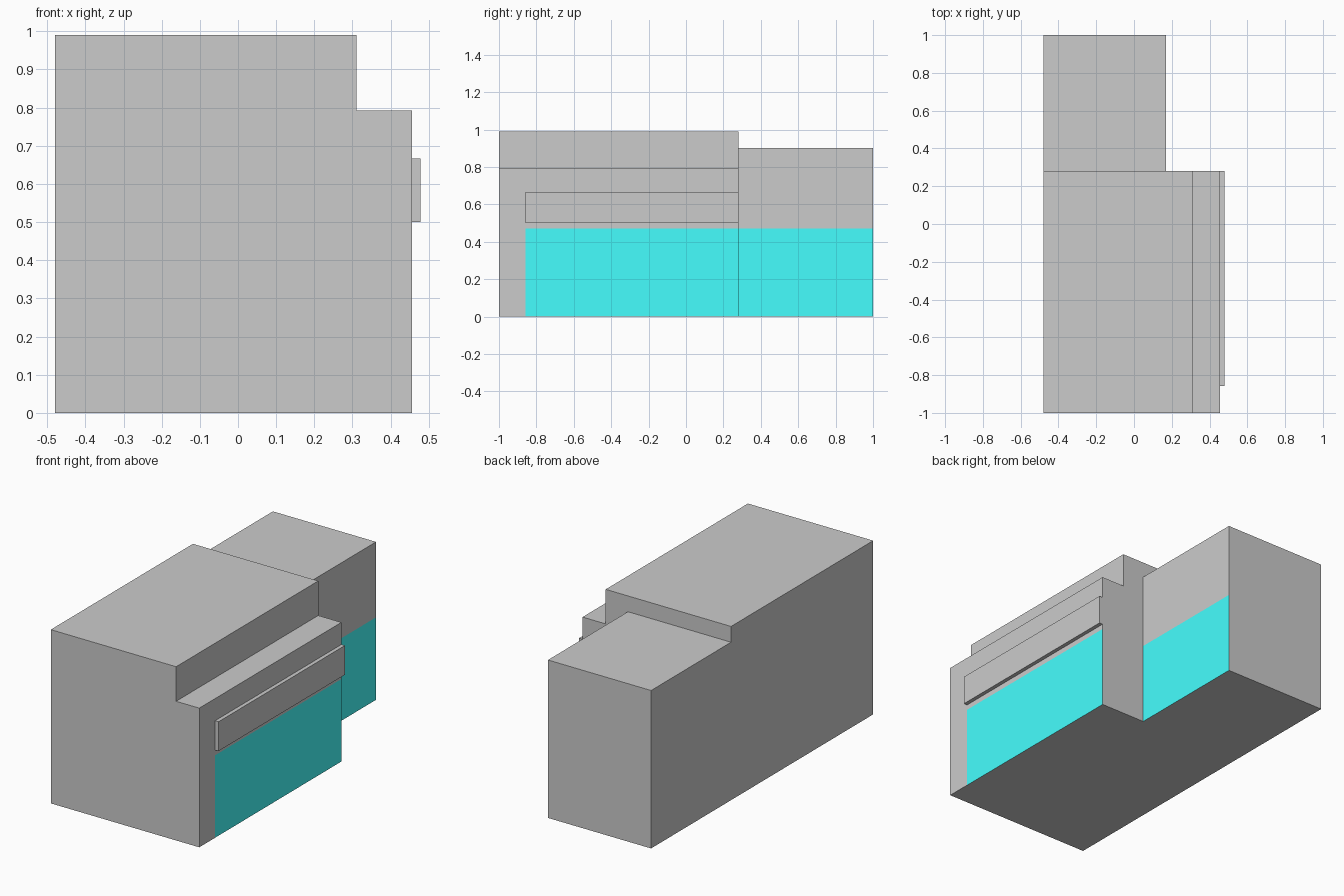
import bpy, bmesh
from mathutils import Vector

if "Cube" in bpy.data.objects:
    bpy.data.objects.remove(bpy.data.objects["Cube"])

LEFT, WING, WALL, STEP, SIGN = -0.48, 0.17, 0.456, 0.31, 0.478
FRONT, JOIN, BACK = -1.0, 0.28, 1.0
GLASS_TOP, GLASS_FRONT = 0.47, -0.858


def extrude_profile(name, profile, y0, y1):
    """Extrude a closed x-z profile from y0 to y1."""
    bm = bmesh.new()
    face = bm.faces.new([bm.verts.new((x, y0, z)) for x, z in profile])
    out = bmesh.ops.extrude_face_region(bm, geom=[face])
    moved = [v for v in out["geom"] if isinstance(v, bmesh.types.BMVert)]
    bmesh.ops.translate(bm, vec=(0, y1 - y0, 0), verts=moved)
    bmesh.ops.recalc_face_normals(bm, faces=bm.faces[:])
    mesh = bpy.data.meshes.new(name)
    bm.to_mesh(mesh)
    bm.free()
    obj = bpy.data.objects.new(name, mesh)
    bpy.context.scene.collection.objects.link(obj)
    return obj


def rect(x0, x1, z0, z1):
    return [(x0, z0), (x1, z0), (x1, z1), (x0, z1)]


# Main building: stepped profile
building = extrude_profile("building", [
    (LEFT, 0), (WALL, 0), (WALL, 0.793), (STEP, 0.793), (STEP, 0.99), (LEFT, 0.99),
], FRONT, JOIN)

# Rear wing, joined to the main building as one shell
wing = extrude_profile("rear_wing", rect(LEFT, WING, 0, 0.90), JOIN, BACK)
union = building.modifiers.new("join_wing", 'BOOLEAN')
union.operation = 'UNION'
union.solver = 'EXACT'
union.object = wing
bpy.context.view_layer.update()
evaluated = building.evaluated_get(bpy.context.evaluated_depsgraph_get())
joined = bpy.data.meshes.new_from_object(evaluated)
building.modifiers.clear()
building.data = joined
bpy.data.objects.remove(wing)

# Ground-floor glazing painted on the right-hand and recessed walls
glass = bpy.data.materials.new("glazing")
glass.diffuse_color = (0.06, 1.0, 1.0, 1.0)
glass.use_nodes = True
glass.node_tree.nodes["Principled BSDF"].inputs["Base Color"].default_value = glass.diffuse_color
wall = bpy.data.materials.new("wall")
wall.diffuse_color = (0.8, 0.8, 0.8, 1.0)
wall.use_nodes = True
wall.node_tree.nodes["Principled BSDF"].inputs["Base Color"].default_value = wall.diffuse_color
joined.materials.clear()
joined.materials.append(wall)
joined.materials.append(glass)

bm = bmesh.new()
bm.from_mesh(joined)
for point, normal in (((0, 0, GLASS_TOP), (0, 0, 1)), ((0, GLASS_FRONT, 0), (0, 1, 0))):
    bmesh.ops.bisect_plane(bm, geom=bm.verts[:] + bm.edges[:] + bm.faces[:],
                           plane_co=Vector(point), plane_no=Vector(normal))
bm.normal_update()
for f in bm.faces:
    c = f.calc_center_median()
    side = f.normal.x > 0.9 and c.y > GLASS_FRONT
    recess = f.normal.y > 0.9 and c.y < 0.5 and c.x > WING
    f.material_index = int(c.z < GLASS_TOP and (side or recess))
bmesh.ops.dissolve_limit(bm, angle_limit=0.01, verts=bm.verts[:], edges=bm.edges[:],
                         delimit={'MATERIAL'})
bm.to_mesh(joined)
bm.free()

# Sign board above the glazing
extrude_profile("sign_board", rect(WALL, SIGN, 0.5, 0.667), GLASS_FRONT, JOIN)
